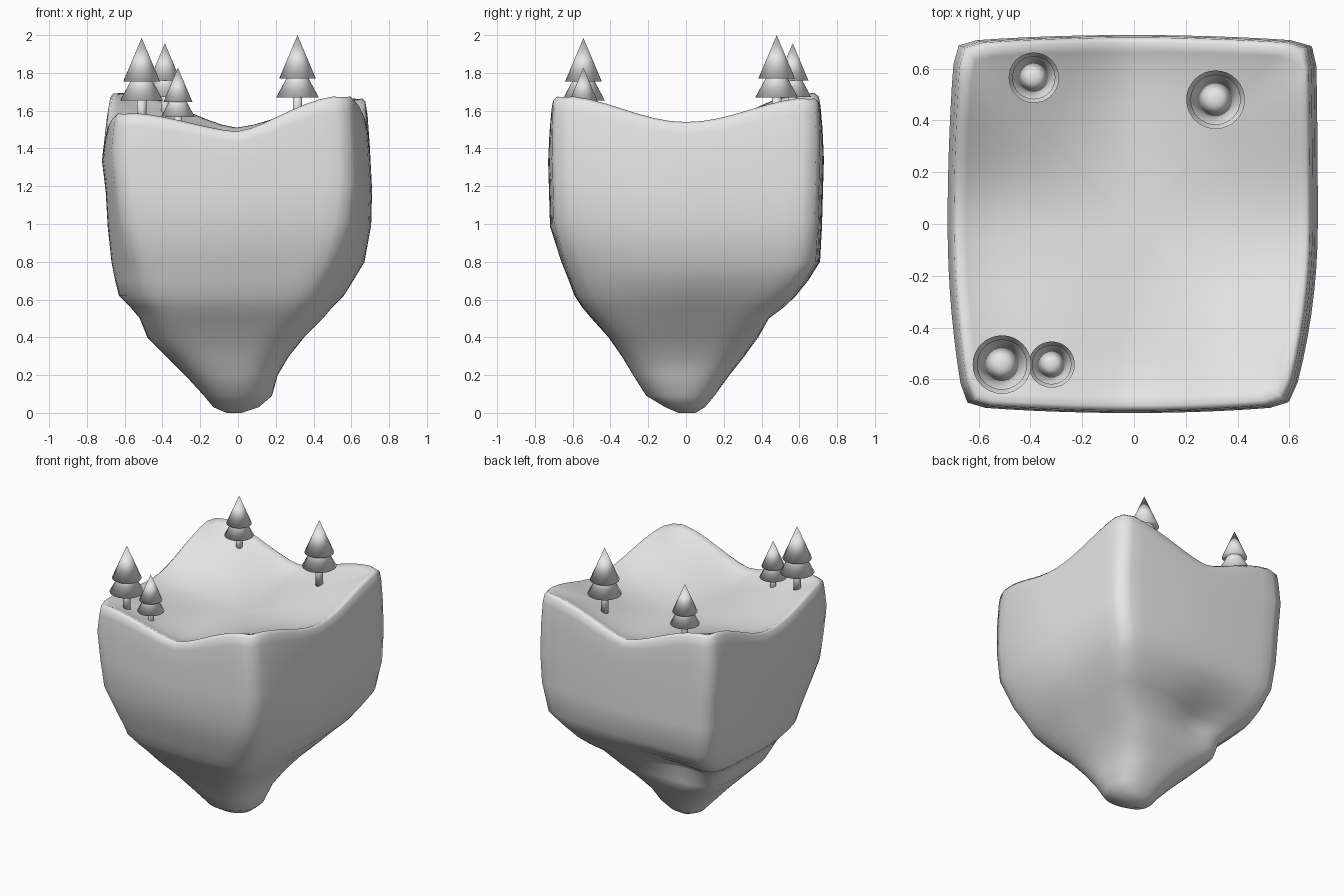
import bpy, bmesh, math
from mathutils import Vector

cube = bpy.data.objects.get("Cube")
if cube:
    bpy.data.objects.remove(cube)

# One flat colour for everything
grey = bpy.data.materials.new("plain_grey")
grey.use_nodes = True
GREY = (0.8, 0.8, 0.8, 1)
grey.diffuse_color = GREY
grey.node_tree.nodes["Principled BSDF"].inputs["Base Color"].default_value = GREY


def finish(bm, name):
    bmesh.ops.recalc_face_normals(bm, faces=bm.faces)
    for f in bm.faces:
        f.smooth = True
    me = bpy.data.meshes.new(name)
    bm.to_mesh(me)
    bm.free()
    me.materials.append(grey)
    ob = bpy.data.objects.new(name, me)
    bpy.context.collection.objects.link(ob)
    return ob


def bridge(bm, lower, upper):
    n = len(lower)
    for i in range(n):
        j = (i + 1) % n
        bm.faces.new((lower[i], lower[j], upper[j], upper[i]))


def lerp(a, b, t):
    return a + (b - a) * t


# Dished top: raised corners, low middle
def dip(values, t, power):
    low, mid, high = values
    return lerp(mid, high if t > 0 else low, math.sin(math.pi / 2 * min(1, abs(t))) ** power)


def top_height(a, b):
    front = dip((1.59, 1.49, 1.68), a, 1.5)
    middle = dip((1.50, 1.48, 1.54), a, 2)
    back = dip((1.70, 1.51, 1.67), a, 1.5)
    bowl = 0.05 * (1 - min(1, max(abs(a), abs(b))) ** 7)
    return dip((front, middle, back), b, 2) - bowl


# Rock outline by height: z, left x, right x, front y, back y
OUTLINE = [
    (0.0, -0.06, 0.02, -0.04, 0.05),
    (0.03, -0.13, 0.11, -0.11, 0.10),
    (0.09, -0.18, 0.18, -0.21, 0.15),
    (0.2, -0.28, 0.21, -0.28, 0.23),
    (0.3, -0.38, 0.27, -0.34, 0.31),
    (0.4, -0.48, 0.35, -0.41, 0.39),
    (0.5, -0.52, 0.45, -0.50, 0.45),
    (0.56, -0.57, 0.50, -0.55, 0.53),
    (0.62, -0.63, 0.56, -0.59, 0.59),
    (0.7, -0.65, 0.61, -0.62, 0.65),
    (0.8, -0.67, 0.67, -0.66, 0.71),
    (1.0, -0.69, 0.705, -0.72, 0.72),
    (1.2, -0.70, 0.71, -0.725, 0.725),
    (1.4, -0.72, 0.70, -0.73, 0.73),
    (1.53, -0.705, 0.69, -0.725, 0.725),
    (1.585, -0.695, 0.68, -0.72, 0.72),
    (1.6, -0.68, 0.665, -0.70, 0.70),
]
SIDE = 16
square = []
for turn in range(4):
    for i in range(SIDE):
        a, b = -1 + 2 * i / SIDE, -1
        for _ in range(turn):
            a, b = -b, a
        square.append((a, b))


def place(row, a, b):
    z, xl, xr, yf, yb = row
    t = min(1, z / 1.1)
    # corners sharpen towards the top
    n = lerp(2.3, 30, t * t)
    size = max(abs(a), abs(b))
    k = size / max(1e-6, (abs(a) ** n + abs(b) ** n) ** (1 / n))
    a, b = a * k, b * k
    x = a * (xr - xl) / 2 + (xl + xr) / 2
    y = b * (yb - yf) / 2 + (yf + yb) / 2
    # bowed sides, the front narrower than the back
    if b < 0:
        waist = 0.09 * math.exp(-((z - 0.72) / 0.25) ** 2)
        x *= 1 - ((0.14 if a > 0 else 0.09) + waist) * b * b
    else:
        x *= 1 - (0.01 if a > 0 else 0.04) * b * b
    y *= 1 - 0.035 * a * a
    # undercut low on the back, towards the right-hand corner
    if b > 0:
        pull = 1 - 0.24 * b * math.exp(-((x + 0.28) / 0.3) ** 2 - ((z - 0.53) / 0.11) ** 2)
        x, y = x * (0.5 + pull / 2), y * pull
    lift = max(0, (z - 0.8) / 0.8) ** 1.5
    z += (top_height(a, b) - 1.6) * lift
    return Vector((x, y, z))


bm = bmesh.new()
rings = [[bm.verts.new(place(row, a, b)) for a, b in square] for row in OUTLINE]
for s in (0.95, 0.87, 0.76, 0.65, 0.5, 0.35, 0.2, 0.08):
    rings.append([bm.verts.new(place(OUTLINE[-1], a * s, b * s)) for a, b in square])
for lower, upper in zip(rings, rings[1:]):
    bridge(bm, lower, upper)
bm.faces.new(rings[0])
bm.faces.new(rings[-1])
finish(bm, "floating_rock")


# Trees: a trunk and two overlapping cones
def cone(name, x, y, z0, z1, r0, r1):
    bm = bmesh.new()
    bmesh.ops.create_cone(bm, cap_ends=True, segments=32, radius1=r0, radius2=r1, depth=z1 - z0)
    bmesh.ops.translate(bm, verts=bm.verts, vec=(x, y, (z0 + z1) / 2))
    finish(bm, name)


# x, y, tip height, scale
TREES = [
    (0.315, 0.48, 2.0, 1.0),
    (-0.51, -0.543, 1.985, 1.0),
    (-0.387, 0.565, 1.957, 0.86),
    (-0.318, -0.543, 1.828, 0.79),
]
for i, (x, y, tip, s) in enumerate(TREES):
    cone(f"tree_top_{i}", x, y, tip - 0.23 * s, tip, 0.097 * s, 0)
    cone(f"tree_skirt_{i}", x, y, tip - 0.33 * s, tip - 0.12 * s, 0.113 * s, 0)
    cone(f"tree_trunk_{i}", x, y, tip - 0.47 * s, tip - 0.3 * s, 0.025 * s, 0.025 * s)
